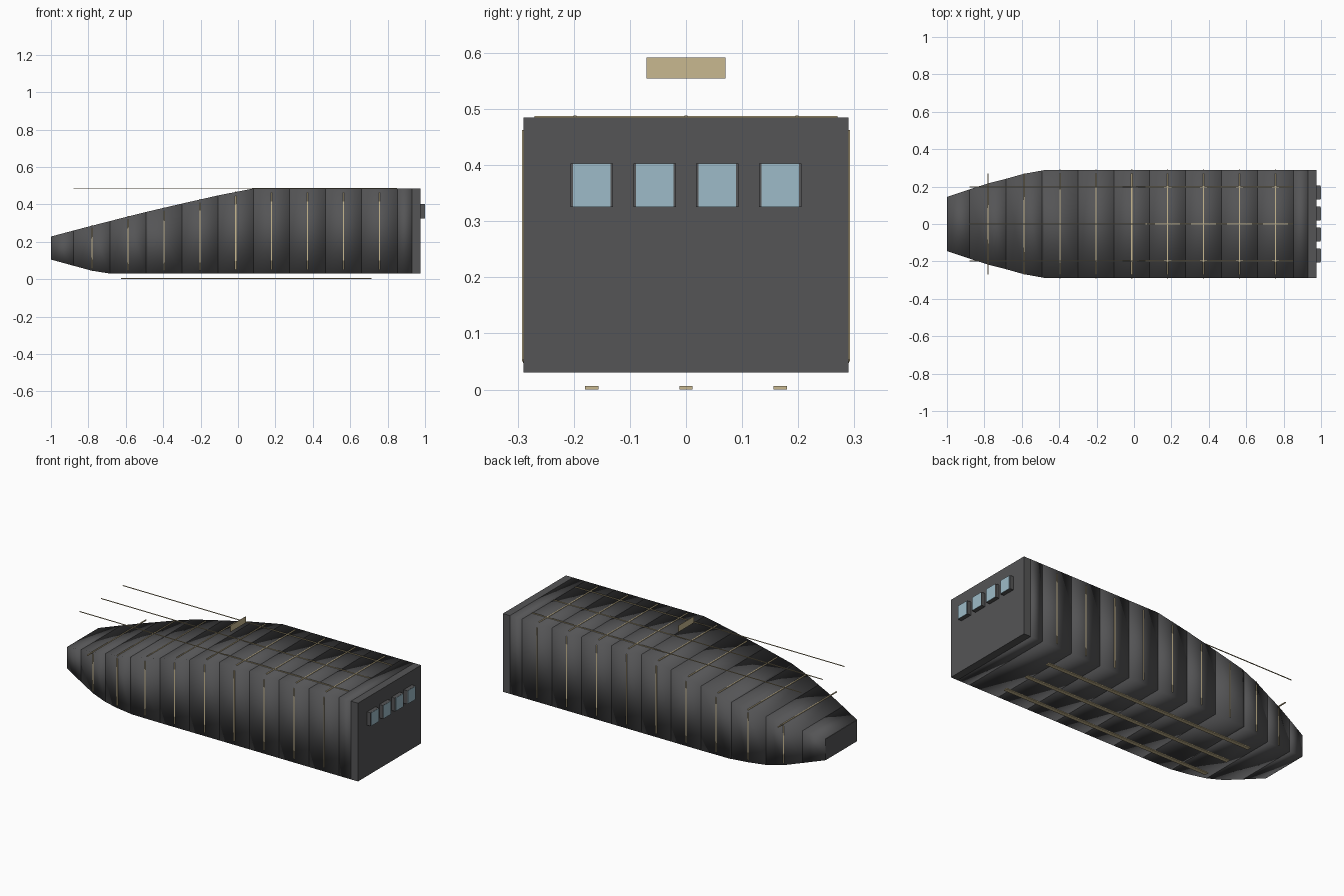
import bpy
import bmesh
from mathutils import Vector

cube = bpy.data.objects.get("Cube")
if cube:
    bpy.data.objects.remove(cube, do_unlink=True)


def material(name, rgb):
    m = bpy.data.materials.new(name)
    m.use_nodes = True
    m.diffuse_color = (*rgb, 1)
    bsdf = m.node_tree.nodes["Principled BSDF"]
    bsdf.inputs["Base Color"].default_value = (*rgb, 1)
    bsdf.inputs["Roughness"].default_value = 0.8
    return m


GREY = material("dark grey", (0.09, 0.09, 0.093))
GOLD = material("pale gold", (0.58, 0.48, 0.28))
BLUE = material("pale blue", (0.34, 0.5, 0.58))


def finish(name, bm, mat, smooth=False):
    bmesh.ops.recalc_face_normals(bm, faces=bm.faces)
    for f in bm.faces:
        f.smooth = smooth
    me = bpy.data.meshes.new(name)
    bm.to_mesh(me)
    bm.free()
    me.materials.append(mat)
    ob = bpy.data.objects.new(name, me)
    bpy.context.collection.objects.link(ob)
    return ob


def box(name, centre, size, mat, smooth=False):
    bm = bmesh.new()
    bmesh.ops.create_cube(bm, size=1)
    for v in bm.verts:
        v.co = Vector(a * b for a, b in zip(v.co, size)) + Vector(centre)
    return finish(name, bm, mat, smooth)


# Hull outline: x, half width, bottom, top
OUTLINE = [(-1, 0.145, 0.105, 0.228), (-0.88, 0.185, 0.072, 0.26),
           (-0.78, 0.217, 0.045, 0.286), (-0.69, 0.24, 0.03, 0.309),
           (-0.59, 0.268, 0.03, 0.335), (-0.48, 0.288, 0.03, 0.362),
           (-0.3, 0.29, 0.03, 0.404), (-0.115, 0.29, 0.03, 0.446),
           (0.075, 0.29, 0.03, 0.485), (0.975, 0.29, 0.03, 0.485)]


def section(x):
    for a, b in zip(OUTLINE, OUTLINE[1:]):
        if x <= b[0]:
            t = (x - a[0]) / (b[0] - a[0])
            return [p + (q - p) * t for p, q in zip(a[1:], b[1:])]
    return OUTLINE[-1][1:]


def loft(name, xs, smooth):
    bm = bmesh.new()
    rings = []
    for x in xs:
        w, lo, hi = section(x)
        rings.append([bm.verts.new((x, y, z))
                      for y, z in ((-w, lo), (w, lo), (w, hi), (-w, hi))])
    for r, s in zip(rings, rings[1:]):
        for i in range(4):
            j = (i + 1) % 4
            bm.faces.new((r[i], r[j], s[j], s[i]))
    bm.faces.new(rings[0])
    bm.faces.new(rings[-1])
    return finish(name, bm, GREY, smooth)


# Hull segments, each a closed soft-shaded block, with flat end blocks
RIBS = [-0.78 + 0.192 * i for i in range(9)]
seams = [-0.998, -0.88] + [x + 0.096 for x in RIBS] + [0.93]
for i, (a, b) in enumerate(zip(seams, seams[1:])):
    inner = [p[0] for p in OUTLINE if a + 0.01 < p[0] < b - 0.01]
    loft(f"hull_segment_{i + 1}", [a] + inner + [b], True)
loft("nose_cap", [-1, -0.998], False)
loft("rear_block", [0.93, 0.975], False)

# Ribs across the roof and up both sides
for i, x in enumerate(RIBS):
    w, lo, hi = section(x)
    box(f"roof_rib_{i + 1}", (x, 0, hi), (0.006, 0.54, 0.005), GOLD)
    for side, name in ((-1, "right"), (1, "left")):
        height = (hi - lo) * 0.9
        box(f"{name}_rib_{i + 1}", (x, side * w, (lo + hi) / 2),
            (0.006, 0.004, height), GOLD)

# Long rails above the roof and skids under the floor
for i in (-1, 0, 1):
    box(f"roof_rail_{i + 2}", (-0.015, i * 0.198, 0.487), (1.73, 0.005, 0.003), GOLD)
    box(f"floor_skid_{i + 2}", (0.045, i * 0.168, 0.003), (1.34, 0.024, 0.006), GOLD)

# Thin sign plate floating above the roof
box("roof_plate", (0, 0, 0.573), (0.002, 0.141, 0.037), GOLD)

# Rear window housings with glass faces
for i in range(4):
    y = (i - 1.5) * 0.112
    box(f"window_housing_{i + 1}", (0.986, y, 0.364), (0.024, 0.076, 0.078), GREY)
    box(f"window_glass_{i + 1}", (0.9985, y, 0.364), (0.003, 0.067, 0.077), BLUE)
